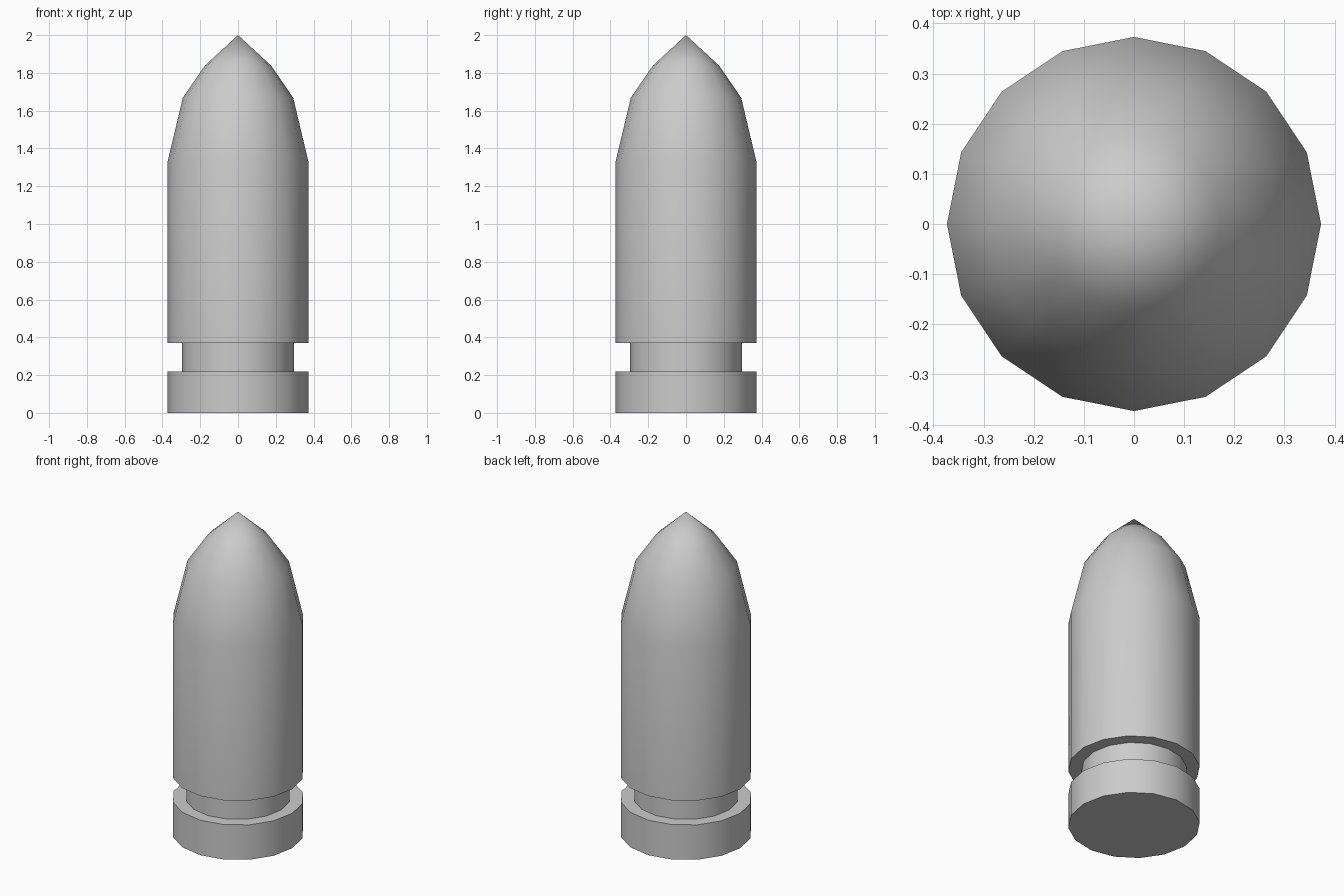
import bpy, bmesh, math

if "Cube" in bpy.data.objects:
    bpy.data.objects.remove(bpy.data.objects["Cube"])

SIDES = 16


def lathe(name, profile):
    """Revolve (radius, z) points; a zero radius closes to a single tip."""
    bm = bmesh.new()
    rings = []
    for r, z in profile:
        if r == 0:
            rings.append([bm.verts.new((0, 0, z))] * SIDES)
        else:
            rings.append([bm.verts.new((r * math.cos(2 * math.pi * i / SIDES),
                                        r * math.sin(2 * math.pi * i / SIDES), z))
                          for i in range(SIDES)])
    for low, high in zip(rings, rings[1:]):
        for i in range(SIDES):
            j = (i + 1) % SIDES
            quad = [low[i], low[j], high[j], high[i]]
            bm.faces.new(list(dict.fromkeys(quad)))
    # flat base
    bm.faces.new(rings[0][::-1])
    bmesh.ops.recalc_face_normals(bm, faces=bm.faces)
    mesh = bpy.data.meshes.new(name)
    bm.to_mesh(mesh)
    bm.free()
    obj = bpy.data.objects.new(name, mesh)
    bpy.context.collection.objects.link(obj)
    bpy.ops.object.select_all(action='DESELECT')
    obj.select_set(True)
    bpy.context.view_layer.objects.active = obj
    bpy.ops.object.shade_smooth_by_angle(angle=math.radians(40))
    return obj


# rim, groove, straight body and pointed nose in one profile
lathe("cartridge", [
    (0.373, 0), (0.373, 0.218),
    (0.297, 0.218), (0.297, 0.369),
    (0.373, 0.369), (0.373, 1.329),
    (0.292, 1.669), (0.175, 1.839), (0, 2),
])
